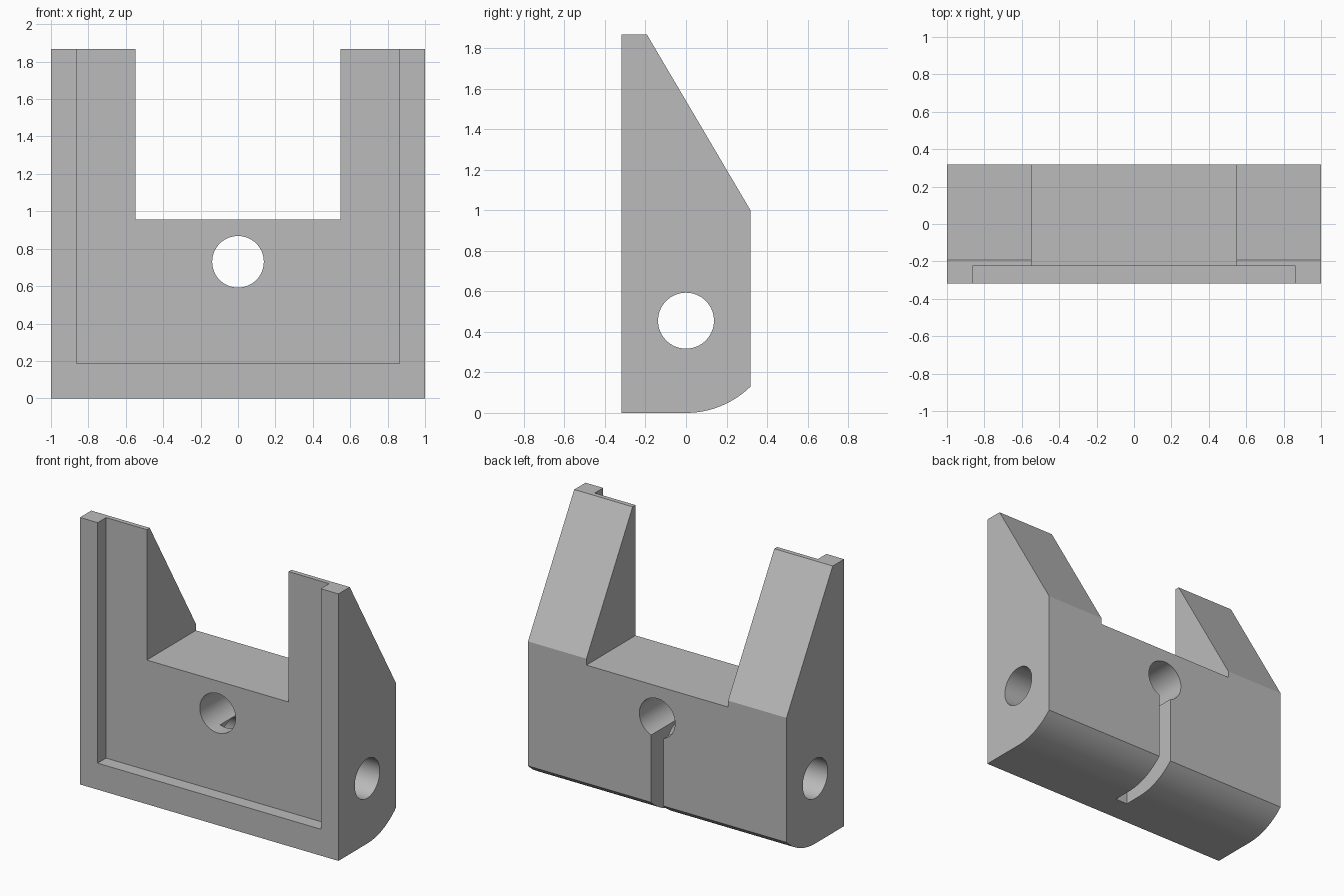
import bpy, bmesh
from math import sin, cos, asin, radians
from mathutils import Matrix

if "Cube" in bpy.data.objects:
    bpy.data.objects.remove(bpy.data.objects["Cube"], do_unlink=True)

FRONT, BACK, TOP = -0.318, 0.318, 1.867
PIVOT_Z = 0.455          # side bore, also the centre of the rounded heel

grey = bpy.data.materials.new("grey")
grey.use_nodes = True
grey.diffuse_color = (0.5, 0.5, 0.5, 1)
grey.node_tree.nodes["Principled BSDF"].inputs["Base Color"].default_value = (0.5, 0.5, 0.5, 1)


def add_object(name, bm):
    bmesh.ops.recalc_face_normals(bm, faces=bm.faces)
    mesh = bpy.data.meshes.new(name)
    bm.to_mesh(mesh)
    bm.free()
    mesh.materials.append(grey)
    obj = bpy.data.objects.new(name, mesh)
    bpy.context.collection.objects.link(obj)
    return obj


def box(name, x, y, z):
    bm = bmesh.new()
    bmesh.ops.create_cube(bm, size=1)
    for v in bm.verts:
        for i, (low, high) in enumerate((x, y, z)):
            v.co[i] = low if v.co[i] < 0 else high
    return add_object(name, bm)


def bore(name, z, radius, length, axis):
    bm = bmesh.new()
    turn = Matrix.Rotation(radians(90), 4, axis)
    bmesh.ops.create_cone(bm, cap_ends=True, segments=64, radius1=radius,
                          radius2=radius, depth=length,
                          matrix=Matrix.Translation((0, 0, z)) @ turn)
    return add_object(name, bm)


# Bracket body: side profile with sloped back and rounded heel, swept across x
radius = PIVOT_Z
sweep = asin(BACK / radius)
profile = [(FRONT, TOP), (FRONT, 0)]
profile += [(radius * sin(sweep * i / 20), PIVOT_Z - radius * cos(sweep * i / 20))
            for i in range(21)]
profile += [(BACK, 1.0), (-0.193, TOP)]
bm = bmesh.new()
side = bm.faces.new([bm.verts.new((-1, y, z)) for y, z in profile])
swept = bmesh.ops.extrude_face_region(bm, geom=[side])["geom"]
bmesh.ops.translate(bm, vec=(2, 0, 0),
                    verts=[g for g in swept if isinstance(g, bmesh.types.BMVert)])
body = add_object("bracket_body", bm)

# Cutters: open notch, front recess, two bores and the rear slot
cutters = [
    box("notch_cutter", (-0.548, 0.548), (-1, 1), (0.955, 3)),
    box("recess_cutter", (-0.863, 0.863), (-1, -0.225), (0.185, 3)),
    bore("front_bore_cutter", 0.73, 0.138, 2, 'X'),
    bore("side_bore_cutter", PIVOT_Z, 0.138, 3, 'Y'),
    box("slot_cutter", (-0.047, 0.047), (-0.13, 1), (-1, 0.7)),
]
bpy.context.view_layer.objects.active = body
body.select_set(True)
for cutter in cutters:
    mod = body.modifiers.new(cutter.name, 'BOOLEAN')
    mod.operation = 'DIFFERENCE'
    mod.solver = 'EXACT'
    mod.object = cutter
    bpy.ops.object.modifier_apply(modifier=mod.name)
    bpy.data.objects.remove(cutter, do_unlink=True)

bpy.ops.object.shade_smooth_by_angle(angle=radians(20))
